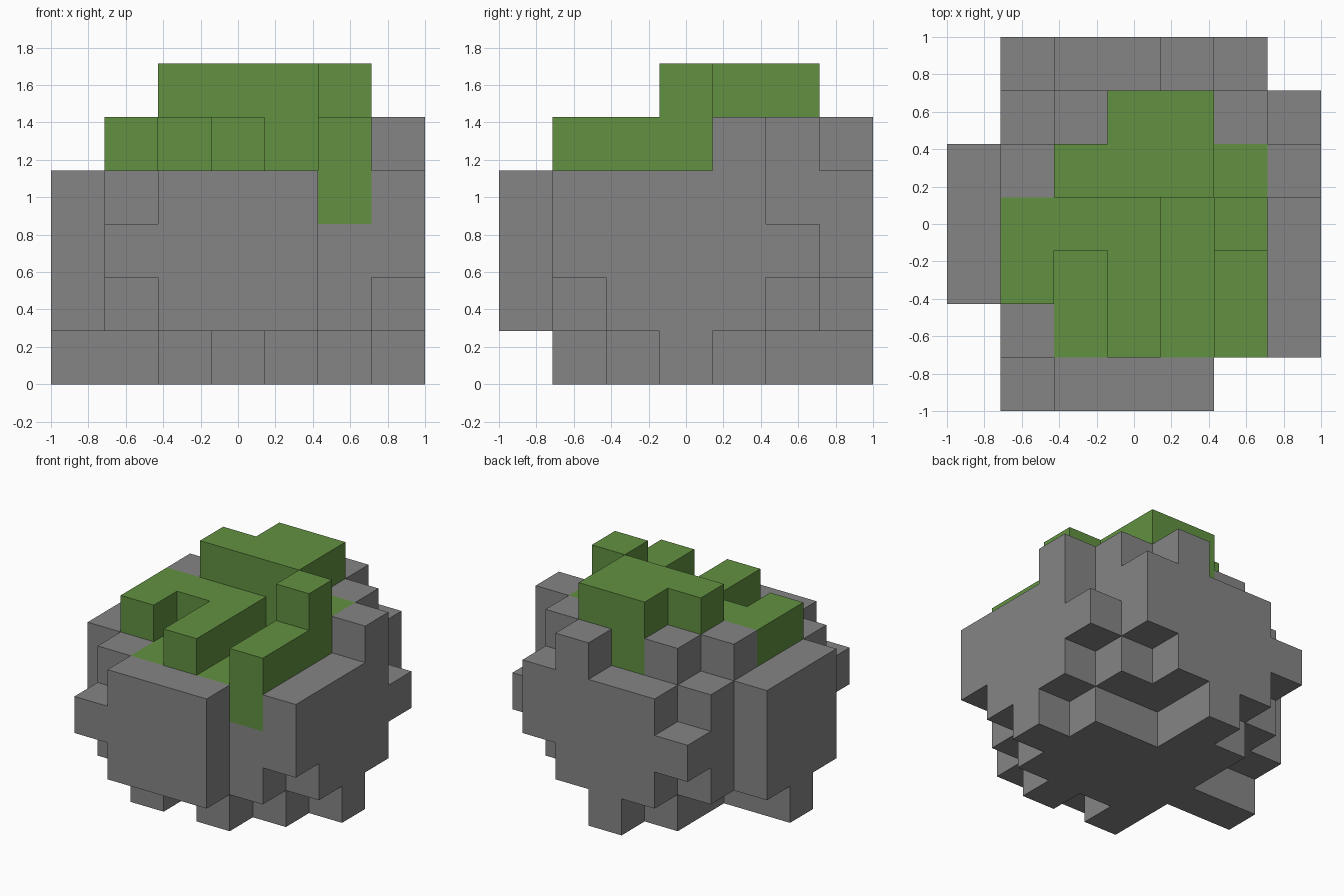
import bpy
import bmesh
from mathutils import Vector

cube = bpy.data.objects.get("Cube")
if cube:
    bpy.data.objects.remove(cube, do_unlink=True)

UNIT = 2 / 7  # side of one block
ORIGIN = Vector((-1, -1, 0))


def make_material(name, colour):
    mat = bpy.data.materials.new(name)
    mat.use_nodes = True
    mat.diffuse_color = (*colour, 1)
    mat.node_tree.nodes["Principled BSDF"].inputs["Base Color"].default_value = (*colour, 1)
    return mat


stone = make_material("grey stone", (0.235, 0.235, 0.235))
moss = make_material("green moss", (0.122, 0.283, 0.054))

owner = {}  # grid cell -> part name
part_material = {}


def part(name, material, *boxes):
    """Fill the cells of each box, given as inclusive x, y and z spans; later parts win."""
    part_material[name] = material
    for xs, ys, zs in boxes:
        for x in range(xs[0], xs[-1] + 1):
            for y in range(ys[0], ys[-1] + 1):
                for z in range(zs[0], zs[-1] + 1):
                    owner[x, y, z] = name


# Main rock mass
part("rock_core", stone, ([1, 5], [1, 5], [1, 3]))

# Stepped foot of the rock
part("rock_foot", stone,
     ([0, 6], [3], [0]), ([2], [1, 5], [0]), ([3], [2, 6], [0]),
     ([4], [1, 4], [0]), ([5], [2, 4], [0]))

# Slabs and knobs on the four sides
part("front_slab", stone, ([2, 4], [0], [1, 3]), ([1], [0], [2]))
part("back_slab", stone,
     ([2, 4], [6], [1, 3]), ([1], [6], [2]), ([5], [6], [2, 3]), ([4], [6], [4]))
part("right_slab", stone, ([0], [2, 4], [1, 3]))
part("left_slab", stone,
     ([6], [1, 4], [2, 3]), ([6], [2, 4], [1]), ([6], [5], [2]), ([6], [4], [4]))

# Bare stones poking up around the moss
part("top_stones", stone, ([1], [4], [4]), ([2], [5], [4]), ([5], [5], [4]))

# Moss: sunken patches, raised ridges and the tall clump
part("moss_patches", moss, ([2], [1, 2], [3]), ([4], [1, 3], [3]), ([5], [1], [3]))
part("moss_ridges", moss,
     ([1], [2, 3], [4]), ([2], [3], [4]), ([3], [1, 3], [4]), ([5], [1, 4], [4]))
part("moss_clump", moss,
     ([2, 4], [4], [4, 5]), ([3, 4], [5], [4, 5]), ([5], [3], [5]))


def build(name):
    """Make one object from the exposed block faces of a part."""
    bm = bmesh.new()
    for cell in [c for c, n in owner.items() if n == name]:
        centre = Vector(cell) + Vector((0.5, 0.5, 0.5))
        for axis in range(3):
            for sign in (-1, 1):
                normal = Vector((0, 0, 0))
                normal[axis] = sign
                if tuple(int(v) for v in Vector(cell) + normal) in owner:
                    continue
                u = Vector((0, 0, 0))
                u[(axis + 1) % 3] = 0.5
                v = normal.cross(u)
                mid = centre + normal * 0.5
                corners = [mid - u - v, mid + u - v, mid + u + v, mid - u + v]
                bm.faces.new([bm.verts.new(ORIGIN + c * UNIT) for c in corners])
    bmesh.ops.remove_doubles(bm, verts=bm.verts[:], dist=0.001)
    mesh = bpy.data.meshes.new(name)
    bm.to_mesh(mesh)
    bm.free()
    mesh.materials.append(part_material[name])
    bpy.context.scene.collection.objects.link(bpy.data.objects.new(name, mesh))


for part_name in part_material:
    build(part_name)
